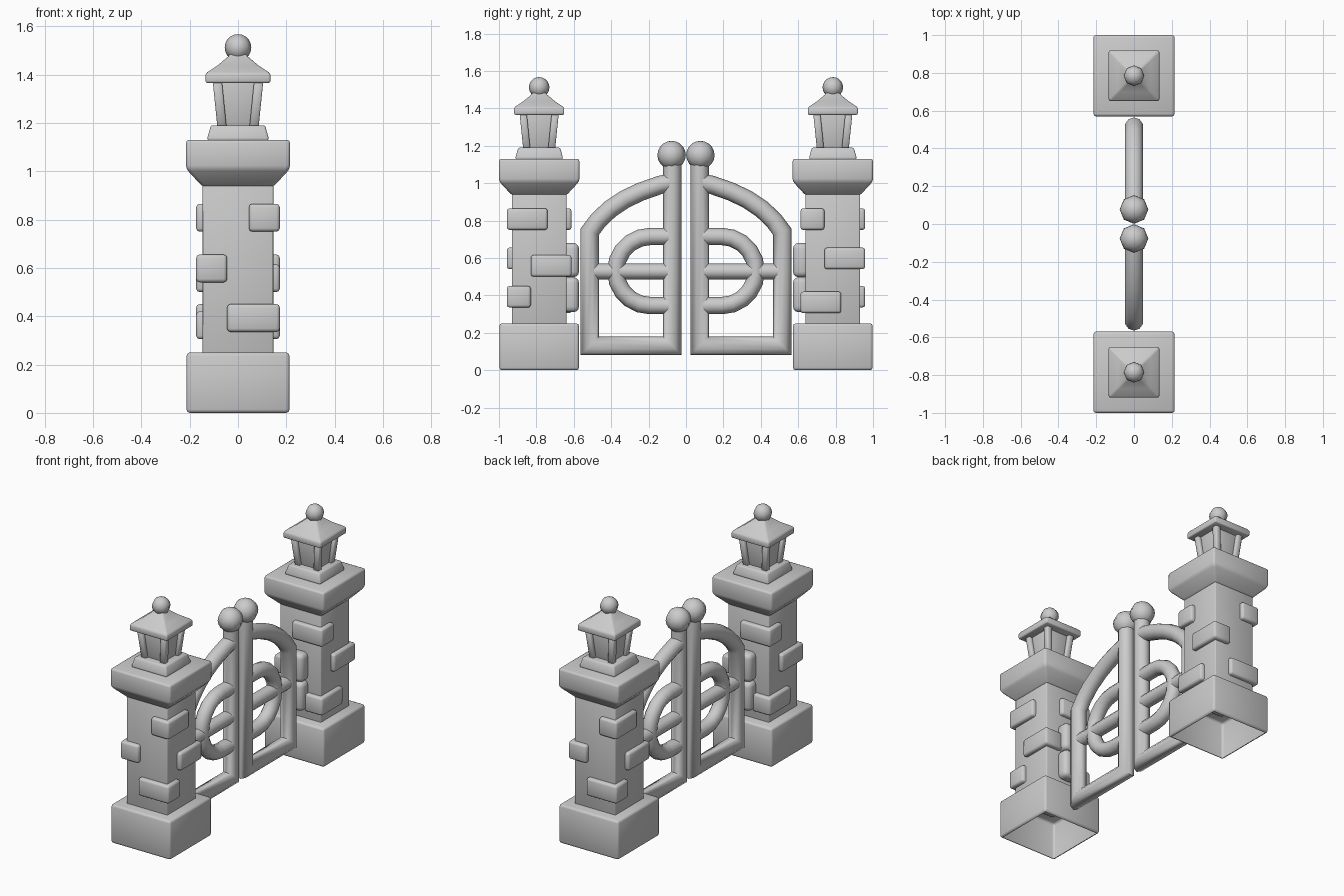
import bpy, bmesh, math
from mathutils import Vector

if "Cube" in bpy.data.objects:
    bpy.data.objects.remove(bpy.data.objects["Cube"])

PY = -0.785          # pillar centre; the other half is a 180 degree copy


def finish(name, bm, bevel=0.0, segments=2, open_bottom=False):
    """Round hard edges, make the object and its half-turn twin."""
    bmesh.ops.recalc_face_normals(bm, faces=bm.faces)
    if bevel:
        sharp = [e for e in bm.edges if e.calc_face_angle(0) > 0.4]
        bmesh.ops.bevel(bm, geom=sharp, offset=bevel, segments=segments,
                        profile=0.5, affect='EDGES', clamp_overlap=True)
    if open_bottom:
        bm.normal_update()
        low = [f for f in bm.faces if f.normal.z < -0.99]
        bmesh.ops.delete(bm, geom=low, context='FACES')
    mesh = bpy.data.meshes.new(name)
    bm.to_mesh(mesh)
    bm.free()
    for side, turn in (("near", 0), ("far", math.pi)):
        ob = bpy.data.objects.new(f"{name}_{side}", mesh)
        ob.rotation_euler.z = turn
        bpy.context.collection.objects.link(ob)


def loft(bm, rings):
    """Skin a list of point rings and cap both ends."""
    vs = [[bm.verts.new(p) for p in ring] for ring in rings]
    n = len(vs[0])
    for a, b in zip(vs, vs[1:]):
        for i in range(n):
            j = (i + 1) % n
            bm.faces.new((a[i], a[j], b[j], b[i]))
    bm.faces.new(vs[0][::-1])
    bm.faces.new(vs[-1])


def square(name, profile, bevel, **kw):
    """Square tower section from (half width, z) pairs."""
    bm = bmesh.new()
    loft(bm, [[(sx * h, PY + sy * h, z) for sx, sy in
               ((-1, -1), (1, -1), (1, 1), (-1, 1))] for h, z in profile])
    finish(name, bm, bevel, **kw)


def block(name, x0, x1, y0, y1, z0, z1, bevel, segments=2):
    bm = bmesh.new()
    loft(bm, [[(x0, y0, z), (x1, y0, z), (x1, y1, z), (x0, y1, z)] for z in (z0, z1)])
    finish(name, bm, bevel, segments)


def ball(name, y, z, r):
    bm = bmesh.new()
    bmesh.ops.create_uvsphere(bm, u_segments=8, v_segments=10, radius=r)
    bmesh.ops.translate(bm, verts=bm.verts, vec=(0, y, z))
    finish(name, bm)


def tube(name, path, r, sides=10):
    """Mitred round bar along a (distance from centre, z) path."""
    pts = [Vector((-y, z)) for y, z in path]
    rings = []
    for i, p in enumerate(pts):
        d0 = (p - pts[i - 1]).normalized() if i else None
        d1 = (pts[i + 1] - p).normalized() if i < len(pts) - 1 else d0
        d0 = d0 or d1
        t = (d0 + d1).normalized()
        n = Vector((-t.y, t.x)) / t.dot(d0)
        ring = []
        for k in range(sides):
            a = 2 * math.pi * k / sides
            q = p + n * r * math.cos(a)
            ring.append((r * math.sin(a), q.x, q.y))
        rings.append(ring)
    bm = bmesh.new()
    loft(bm, rings)
    finish(name, bm)


# Pillar
square("pillar_base", [(0.213, 0), (0.213, 0.25)], 0.014, open_bottom=True)
square("pillar_shaft", [(0.146, 0.24), (0.146, 0.96)], 0.006)
square("pillar_cap", [(0.146, 0.935), (0.215, 1.01), (0.215, 1.13)], 0.013)

# Corner stones: side signs, x length, y length, bottom z
OUT = 0.173
for i, (sx, sy, lx, ly, z) in enumerate((
        (1, -1, 0.128, 0.218, 0.75), (1, 1, 0.128, 0.218, 0.50),
        (1, -1, 0.218, 0.128, 0.335), (-1, -1, 0.128, 0.218, 0.54),
        (-1, 1, 0.218, 0.128, 0.75), (-1, 1, 0.128, 0.218, 0.305))):
    xs = sorted((sx * OUT, sx * (OUT - lx)))
    ys = sorted((PY + sy * OUT, PY + sy * (OUT - ly)))
    block(f"corner_stone_{i}", *xs, *ys, z, z + 0.115, 0.014)

# Lantern
square("lantern_foot", [(0.126, 1.125), (0.126, 1.14), (0.112, 1.19)], 0.008)
square("lantern_core", [(0.066, 1.18), (0.082, 1.385)], 0.004)
for sx in (-1, 1):
    for sy in (-1, 1):
        bm = bmesh.new()
        loft(bm, [[(sx * c + dx * 0.019, PY + sy * c + dy * 0.019, z) for dx, dy in
                   ((-1, -1), (1, -1), (1, 1), (-1, 1))]
                  for c, z in ((0.066, 1.18), (0.087, 1.385))])
        finish(f"lantern_post_{sx}_{sy}", bm, 0.005, 1)
square("lantern_roof", [(0.134, 1.365), (0.134, 1.405), (0.085, 1.437),
                        (0.04, 1.475), (0.03, 1.49)], 0.008)
ball("lantern_finial", PY, 1.512, 0.055)

# Hinge blocks between pillar and gate
for i, (z0, z1) in enumerate(((0.31, 0.497), (0.497, 0.68))):
    block(f"hinge_{i}", -0.055, 0.055, -0.66, -0.572, z0, z1, 0.03, 3)

# Gate leaf
tube("gate_frame", [(0.073, 1.12), (0.073, 0.13), (0.515, 0.13), (0.515, 0.74),
                    (0.47, 0.8), (0.405, 0.862), (0.325, 0.915), (0.24, 0.955),
                    (0.14, 0.99), (0.073, 1.005)], 0.049)
arc = [(0.19 + 0.185 * math.sin(a), 0.53 + 0.185 * math.cos(a))
       for a in (math.pi * k / 10 for k in range(11))]
tube("gate_ring", [(0.073, 0.715)] + arc + [(0.073, 0.345)], 0.046)
tube("gate_bar", [(0.073, 0.528), (0.515, 0.528)], 0.043)
ball("gate_finial", -0.077, 1.15, 0.076)

# Smooth shading with crisp edges
for ob in bpy.context.collection.objects:
    ob.select_set(True)
    bpy.context.view_layer.objects.active = ob
bpy.ops.object.shade_smooth_by_angle(angle=math.radians(50))
